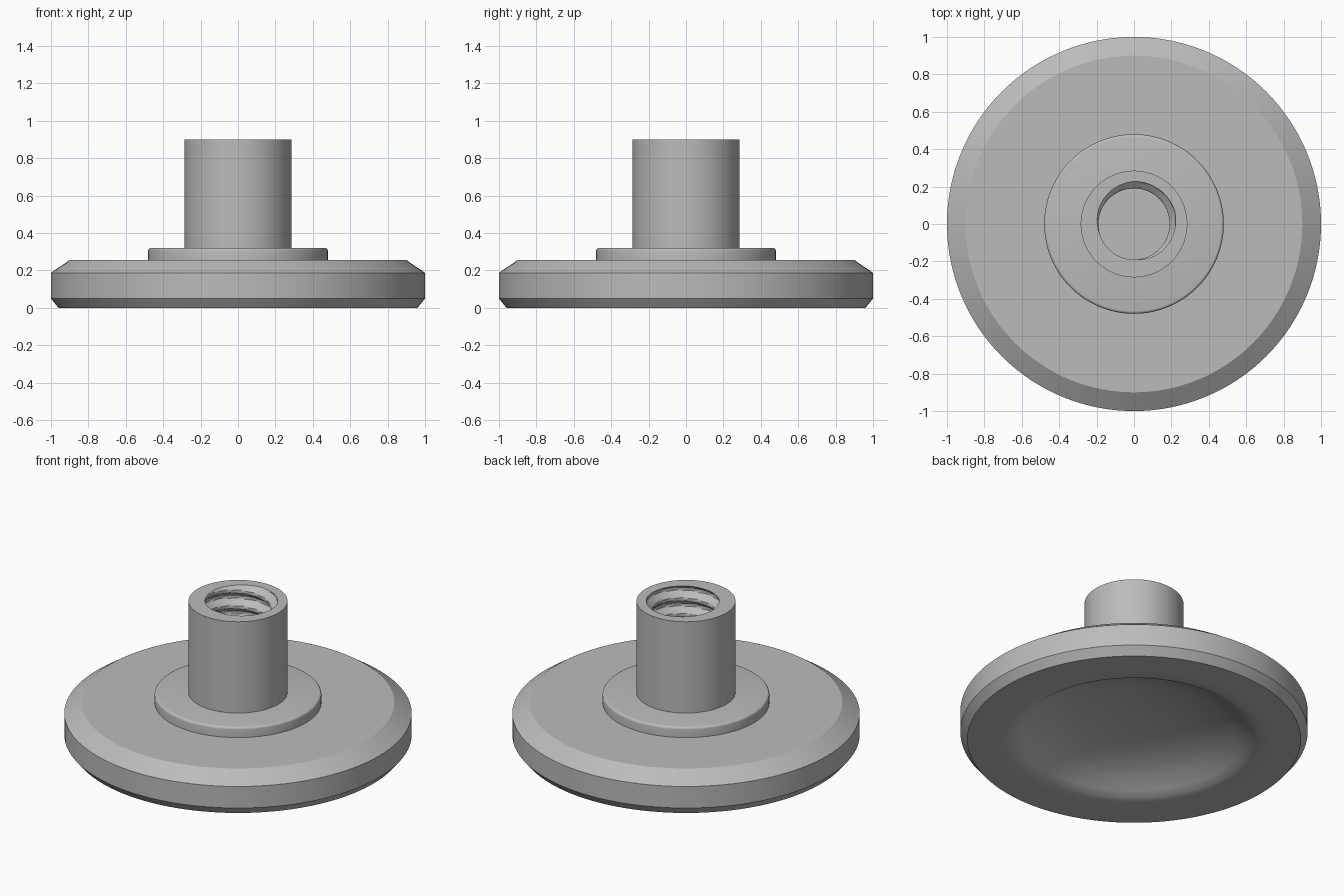
import bpy, bmesh, math

SEGMENTS = 128
STEM_TOP = 0.9
BORE_FLOOR = 0.36
PITCH = 0.1

if "Cube" in bpy.data.objects:
    bpy.data.objects.remove(bpy.data.objects["Cube"], do_unlink=True)

grey = bpy.data.materials.new("metal_grey")
grey.use_nodes = True
colour = (0.5, 0.5, 0.5, 1)
grey.diffuse_color = colour
grey.node_tree.nodes["Principled BSDF"].inputs["Base Color"].default_value = colour


def lathe(name, profile):
    """Spin (radius, height) pairs about z; a radius may be a function of angle."""
    bm = bmesh.new()
    rings = []
    for radius, z in profile:
        ring = []
        for i in range(SEGMENTS):
            a = math.tau * i / SEGMENTS
            r = radius(a) if callable(radius) else radius
            ring.append(bm.verts.new((r * math.cos(a), r * math.sin(a), z)))
        rings.append(ring)
    for low, high in zip(rings, rings[1:]):
        for i in range(SEGMENTS):
            j = (i + 1) % SEGMENTS
            bm.faces.new((low[i], low[j], high[j], high[i]))
    # Collapse the rings that lie on the axis
    bmesh.ops.remove_doubles(bm, verts=bm.verts, dist=1e-5)
    bmesh.ops.recalc_face_normals(bm, faces=bm.faces)
    mesh = bpy.data.meshes.new(name)
    bm.to_mesh(mesh)
    bm.free()
    mesh.materials.append(grey)
    obj = bpy.data.objects.new(name, mesh)
    bpy.context.collection.objects.link(obj)
    bpy.ops.object.select_all(action="DESELECT")
    obj.select_set(True)
    bpy.context.view_layer.objects.active = obj
    bpy.ops.object.shade_smooth_by_angle(angle=math.radians(28))
    return obj


def thread_radius(z):
    """Radius of a right-handed trapezoid thread at height z."""
    def radius(a):
        phase = ((z - STEM_TOP) / PITCH - a / math.tau + 0.15) % 1
        wave = abs(2 * phase - 1)
        return 0.19 + 0.038 * min(max((wave - 0.2) / 0.6, 0), 1)
    return radius


# Wide foot with bevelled rims and a shallow dish underneath
lathe("foot_disc", [
    (0, 0.18), (0.1, 0.178), (0.2, 0.17), (0.3, 0.158), (0.4, 0.14),
    (0.5, 0.11), (0.58, 0.076), (0.65, 0.034), (0.69, 0.01), (0.73, 0.002),
    (0.78, 0), (0.96, 0), (1, 0.05), (1, 0.187), (0.9, 0.255), (0, 0.255)])

# Raised collar with a rounded upper edge
corner = [(0.465 + 0.015 * math.cos(a), 0.305 + 0.015 * math.sin(a))
          for a in (math.pi / 2 * k / 4 for k in range(5))]
lathe("collar", [(0, 0.255), (0.48, 0.255)] + corner + [(0, 0.32)])

# Tubular stem with a threaded blind bore
rows = 80
heights = [STEM_TOP + (BORE_FLOOR - STEM_TOP) * k / rows for k in range(rows + 1)]
lathe("threaded_stem",
      [(0, 0.32), (0.285, 0.32), (0.285, STEM_TOP)]
      + [(thread_radius(z), z) for z in heights] + [(0, BORE_FLOOR)])
